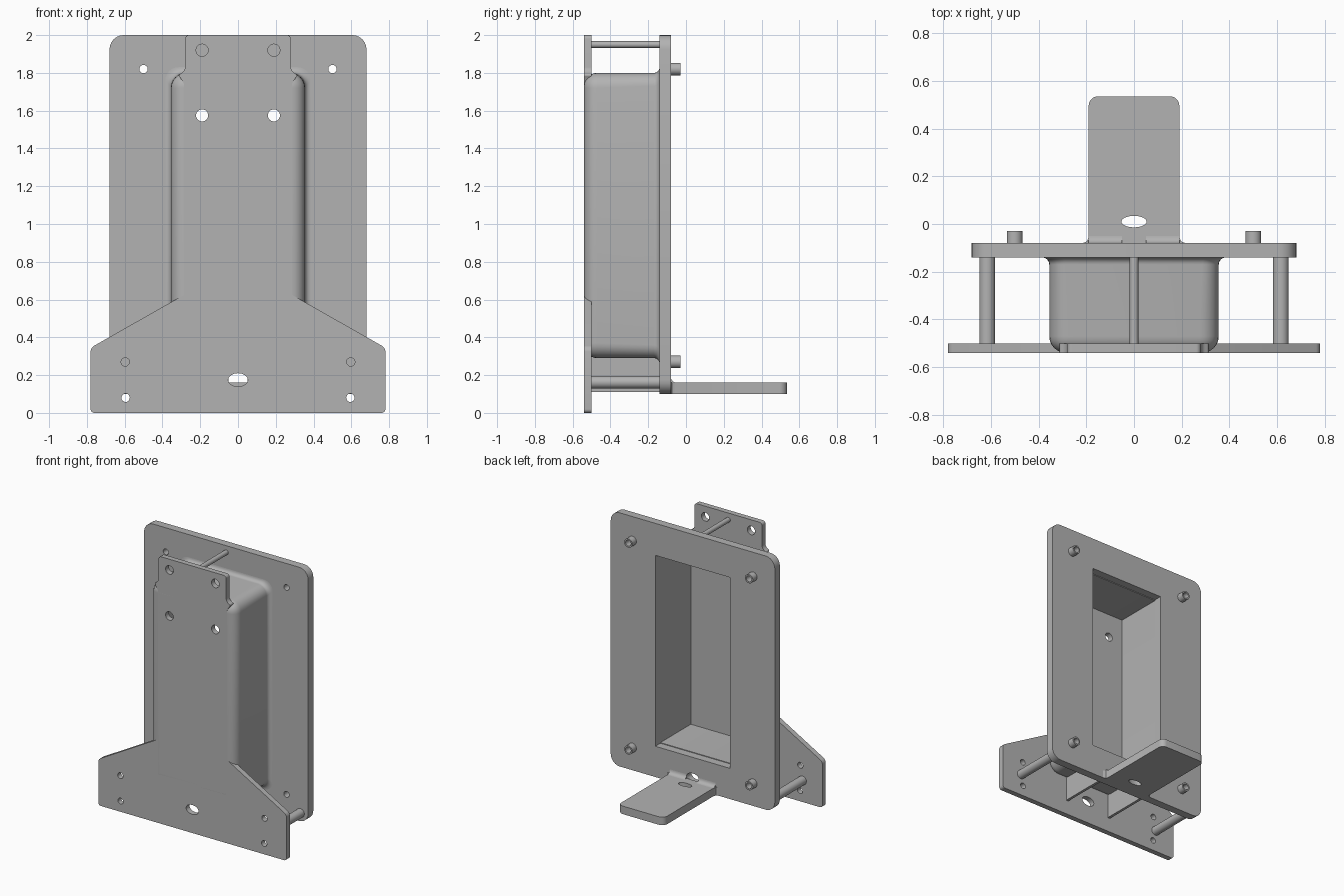
import bpy, bmesh, math
from mathutils import Vector

cube = bpy.data.objects.get("Cube")
if cube:
    bpy.data.objects.remove(cube)

grey = bpy.data.materials.new("plain_grey")
grey.use_nodes = True
colour = (0.45, 0.45, 0.45, 1)
grey.diffuse_color = colour
next(n for n in grey.node_tree.nodes if n.type == "BSDF_PRINCIPLED").inputs["Base Color"].default_value = colour


def rounded(corners, steps=6):
    """Round each (x, y, radius) corner of an outline."""
    pts = []
    for i, (x, y, r) in enumerate(corners):
        p = Vector((x, y))
        a, b = Vector(corners[i - 1][:2]), Vector(corners[(i + 1) % len(corners)][:2])
        if r == 0:
            pts.append(p)
            continue
        a, b = p + (a - p).normalized() * r, p + (b - p).normalized() * r
        for k in range(steps + 1):
            t = k / steps
            wa, wp, wb = (1 - t) ** 2, 2 * t * (1 - t) * 0.7071, t * t
            pts.append((a * wa + p * wp + b * wb) / (wa + wp + wb))
    return pts


def rect(x0, x1, y0, y1, r=0.0):
    return rounded([(x0, y0, r), (x1, y0, r), (x1, y1, r), (x0, y1, r)])


def ellipse(x, y, rx, ry=None, n=32):
    ry = ry or rx
    return [Vector((x + rx * math.cos(math.tau * k / n), y + ry * math.sin(math.tau * k / n))) for k in range(n)]


def finish(name, bm):
    bmesh.ops.remove_doubles(bm, verts=bm.verts, dist=0.00005)
    bmesh.ops.recalc_face_normals(bm, faces=bm.faces)
    mesh = bpy.data.meshes.new(name)
    bm.to_mesh(mesh)
    bm.free()
    mesh.materials.append(grey)
    obj = bpy.data.objects.new(name, mesh)
    bpy.context.collection.objects.link(obj)
    bpy.ops.object.select_all(action="DESELECT")
    obj.select_set(True)
    bpy.context.view_layer.objects.active = obj
    bpy.ops.object.shade_smooth_by_angle(angle=math.radians(35))
    return obj


def plate(name, outlines, low, high, upright=True):
    """Extrude an outline with holes: along y when upright, otherwise along z."""
    curve = bpy.data.curves.new(name, "CURVE")
    curve.dimensions, curve.fill_mode = "2D", "BOTH"
    curve.extrude = (high - low) / 2
    for pts in outlines:
        s = curve.splines.new("POLY")
        s.points.add(len(pts) - 1)
        for sp, p in zip(s.points, pts):
            sp.co = (p.x, p.y, 0, 1)
        s.use_cyclic_u = True
    temp = bpy.data.objects.new(name + "_outline", curve)
    bpy.context.collection.objects.link(temp)
    dg = bpy.context.evaluated_depsgraph_get()
    mesh = bpy.data.meshes.new_from_object(temp.evaluated_get(dg))
    bm = bmesh.new()
    bm.from_mesh(mesh)
    bpy.data.objects.remove(temp)
    bpy.data.curves.remove(curve)
    bpy.data.meshes.remove(mesh)
    mid = (low + high) / 2
    for v in bm.verts:
        x, y, z = v.co
        v.co = (x, mid - z, y) if upright else (x, y, mid + z)
    return finish(name, bm)


FRONT, FRONT_IN, BACK_IN, BACK = -0.54, -0.50, -0.14, -0.08
SIDES = (-1, 1)

# Front plate: narrow neck flaring into a wide foot
half = [(0.78, 0, 0.02), (0.78, 0.345, 0.02), (0.33, 0.6, 0), (0.285, 0.625, 0),
        (0.285, 1.74, 0), (0.315, 1.79, 0.01), (0.28, 1.81, 0.02), (0.28, 2, 0.02)]
outline = rounded(half + [(-x, z, r) for x, z, r in reversed(half)])
holes = [ellipse(0, 0.175, 0.052, 0.035)]
for s in SIDES:
    holes += [ellipse(s * 0.19, 1.92, 0.032), ellipse(s * 0.19, 1.575, 0.032),
              ellipse(s * 0.597, 0.27, 0.022), ellipse(s * 0.595, 0.08, 0.022)]
plate("front_plate", [outline] + holes, FRONT, FRONT_IN)

# Back plate: rounded frame around the opening
pegs = [(s * 0.5, z) for s in SIDES for z in (0.27, 1.82)]
plate("back_plate", [rect(-0.68, 0.68, 0.1, 2, 0.075), rect(-0.31, 0.31, 0.33, 1.76),
                     ellipse(0, 0.175, 0.052, 0.035)] + [ellipse(x, z, 0.022) for x, z in pegs],
      BACK_IN, BACK)

# Hollow pegs on the back
for i, (x, z) in enumerate(pegs):
    plate(f"peg_{i + 1}", [ellipse(x, z, 0.033), ellipse(x, z, 0.022)], BACK, -0.03)

# Hollow box: rounded outside, square inside, its front closed by the front plate
R, FLARE, STEPS = 0.07, 0.03, 6
layers = []
for k in range(STEPS + 1):
    a = math.pi / 2 * k / STEPS
    layers.append((-FLARE * (1 - math.sin(a)), BACK_IN - FLARE * (1 - math.cos(a)), 0.07))
for k in range(STEPS + 1):
    a = math.pi / 2 * k / STEPS
    d = R * (1 - math.cos(a))
    layers.append((d, FRONT + R * (1 - math.sin(a)), 0.08 - d))
layers += [(0.085, FRONT, 0.002), (0.085, FRONT_IN, 0.002), (0.045, FRONT_IN, 0.002), (0.045, BACK_IN, 0.002)]
bm = bmesh.new()
loops = []
for d, y, r in layers:
    pts = rect(-0.355 + d, 0.355 - d, 0.29 + d, 1.8 - d, r)
    loops.append([bm.verts.new((p.x, y, p.y)) for p in pts])
for i, cur in enumerate(loops):
    nxt = loops[(i + 1) % len(loops)]
    for j in range(len(cur)):
        k = (j + 1) % len(cur)
        bm.faces.new((cur[j], cur[k], nxt[k], nxt[j]))
finish("hollow_box", bm)

# Spacer rods and ribs between the plates
plate("top_rod", [ellipse(0, 1.95, 0.018)], FRONT_IN, BACK_IN)
for s, side in zip(SIDES, ("right", "left")):
    plate(side + "_rod", [ellipse(s * 0.615, 0.162, 0.033)], FRONT_IN, BACK_IN)
    plate(side + "_rib", [rect(s * 0.19 - 0.01, s * 0.19 + 0.01, 0.11, 0.31)], FRONT_IN, BACK_IN)

# Rear shelf with a slot, flared where it meets the back plate
half = [(0.215, BACK, 0), (0.197, -0.073, 0), (0.19, -0.055, 0), (0.19, 0.535, 0.04)]
outline = rounded(half + [(-x, y, r) for x, y, r in reversed(half)])
plate("rear_shelf", [outline, ellipse(0, 0.01, 0.053, 0.024)], 0.1, 0.16, upright=False)

# Concave fillet above the shelf, open around the hole
profile = [(BACK, 0.16)]
for k in range(STEPS + 1):
    a = math.pi / 2 * k / STEPS
    profile.append((BACK + 0.03 * (1 - math.sin(a)), 0.16 + 0.03 * (1 - math.cos(a))))
for s, side in zip(SIDES, ("right", "left")):
    bm = bmesh.new()
    ends = [[bm.verts.new((s * x, y, z)) for y, z in profile] for x in (0.05, 0.19)]
    for end in ends:
        bm.faces.new(end)
    for j in range(len(profile)):
        k = (j + 1) % len(profile)
        bm.faces.new((ends[0][j], ends[0][k], ends[1][k], ends[1][j]))
    finish(side + "_shelf_fillet", bm)
